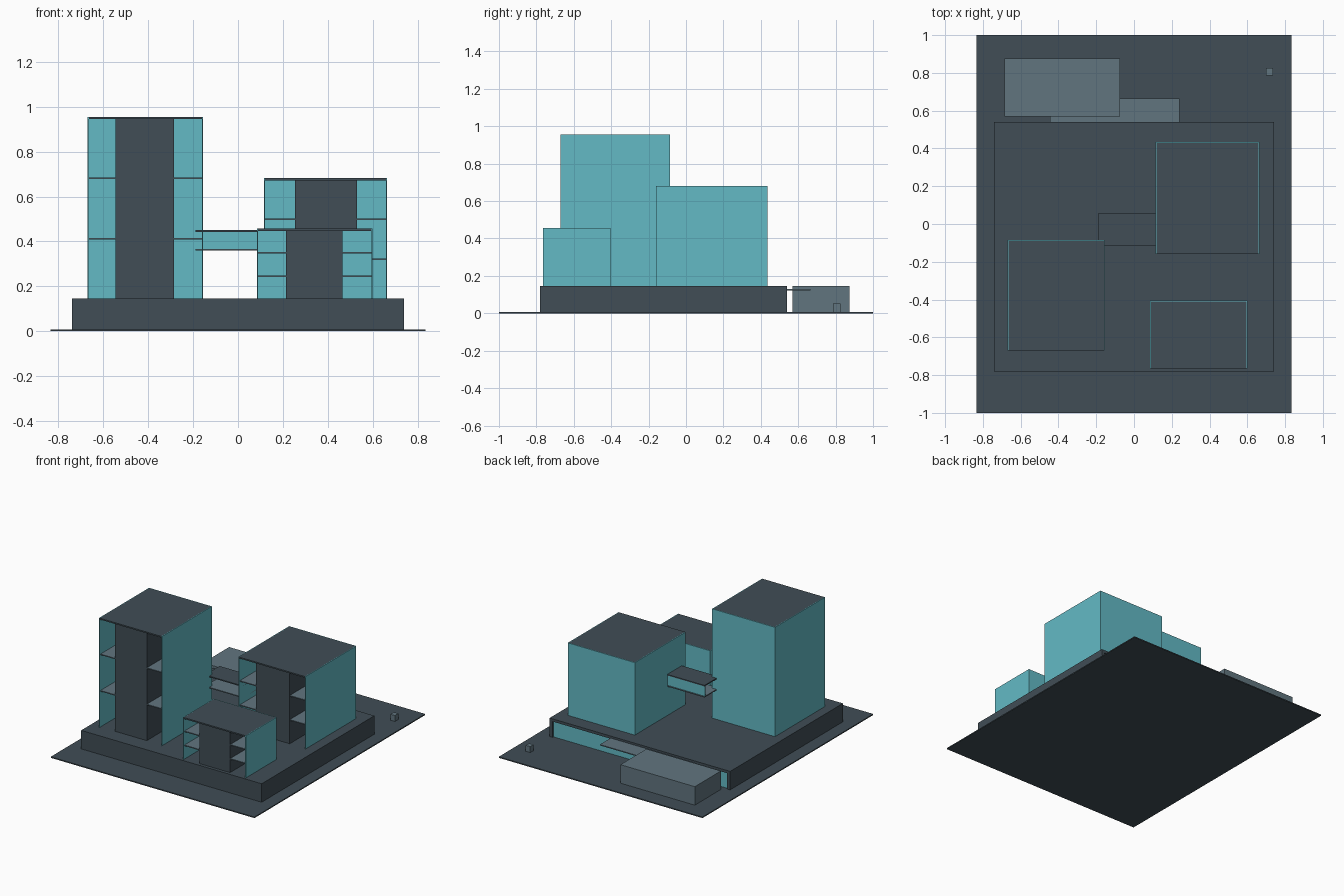
import bpy

if "Cube" in bpy.data.objects:
    bpy.data.objects.remove(bpy.data.objects["Cube"], do_unlink=True)


def material(name, rgb):
    m = bpy.data.materials.new(name)
    m.use_nodes = True
    m.diffuse_color = (*rgb, 1)
    m.node_tree.nodes["Principled BSDF"].inputs["Base Color"].default_value = (*rgb, 1)
    return m


SLATE = material("slate", (0.052, 0.075, 0.092))
GLASS = material("teal glass", (0.125, 0.49, 0.56))
GREY = material("light grey", (0.12, 0.178, 0.212))


def box(name, mat, x, y, z):
    """Box spanning the given (low, high) range on each axis."""
    bpy.ops.mesh.primitive_cube_add(size=1, location=[(a + b) / 2 for a, b in (x, y, z)])
    ob = bpy.context.object
    ob.name = name
    ob.scale = [b - a for a, b in (x, y, z)]
    bpy.ops.object.transform_apply(location=False, rotation=False, scale=True)
    ob.data.materials.append(mat)
    return ob


DECK = 0.145   # top of the podium
WALL = 0.005   # glass thickness
SLAB = 0.007   # floor thickness


def tower(name, x, y, top, core_x, floors):
    """Glass on three sides, open front, floor slabs around a solid core."""
    (x0, x1), (y0, y1) = x, y
    z = (DECK, top)
    box(name + "_right_glass", GLASS, (x0, x0 + WALL), y, z)
    box(name + "_left_glass", GLASS, (x1 - WALL, x1), y, z)
    inner = (x0 + WALL, x1 - WALL)
    box(name + "_back_glass", GLASS, inner, (y1 - WALL, y1), z)
    depth = (y0 + 0.01, y1 - WALL)
    step = (top - DECK) / floors
    for i in range(1, floors):
        h = DECK + i * step
        box(f"{name}_floor_{i}", GREY, inner, depth, (h - SLAB, h))
    box(name + "_roof", SLATE, inner, (y0, y1 - WALL), (top - 0.01, top))
    box(name + "_core", SLATE, core_x, (y0 + 0.009, y1 - 0.12), (DECK, top - 0.01))


# Ground plate
box("ground_plate", SLATE, (-0.835, 0.835), (-1, 1), (0, 0.008))

# Podium with a glazed, framed back
box("podium_body", SLATE, (-0.74, 0.74), (-0.78, 0.50), (0.008, DECK))
box("podium_roof_edge", SLATE, (-0.74, 0.74), (0.50, 0.54), (DECK - 0.02, DECK))
for side, s in (("right", -1), ("left", 1)):
    box(f"podium_{side}_fin", SLATE, sorted((s * 0.715, s * 0.74)), (0.50, 0.54), (0.008, DECK - 0.02))
box("podium_back_glass", GLASS, (-0.715, 0.715), (0.50, 0.53), (0.008, DECK - 0.02))

# Towers
tower("tall_tower", (-0.67, -0.155), (-0.67, -0.085), 0.955, (-0.545, -0.285), 3)
tower("middle_tower", (0.115, 0.665), (-0.16, 0.435), 0.682, (0.255, 0.53), 3)
tower("low_tower", (0.085, 0.60), (-0.765, -0.405), 0.457, (0.215, 0.465), 3)

# Bridge between the towers
bx, by = (-0.19, 0.12), (-0.115, 0.055)
box("bridge_floor", GREY, bx, by, (0.36, 0.367))
box("bridge_roof", SLATE, bx, by, (0.442, 0.45))
box("bridge_back_glass", GLASS, bx, (by[1] - 0.01, by[1] - 0.005), (0.367, 0.442))

# Rear pavilion, entrance canopy and small kiosk
box("pavilion", GREY, (-0.685, -0.075), (0.57, 0.875), (0.008, DECK))
box("canopy", GREY, (-0.445, 0.24), (0.53, 0.665), (0.123, 0.13))
box("kiosk", GREY, (0.70, 0.737), (0.785, 0.825), (0.008, 0.052))
